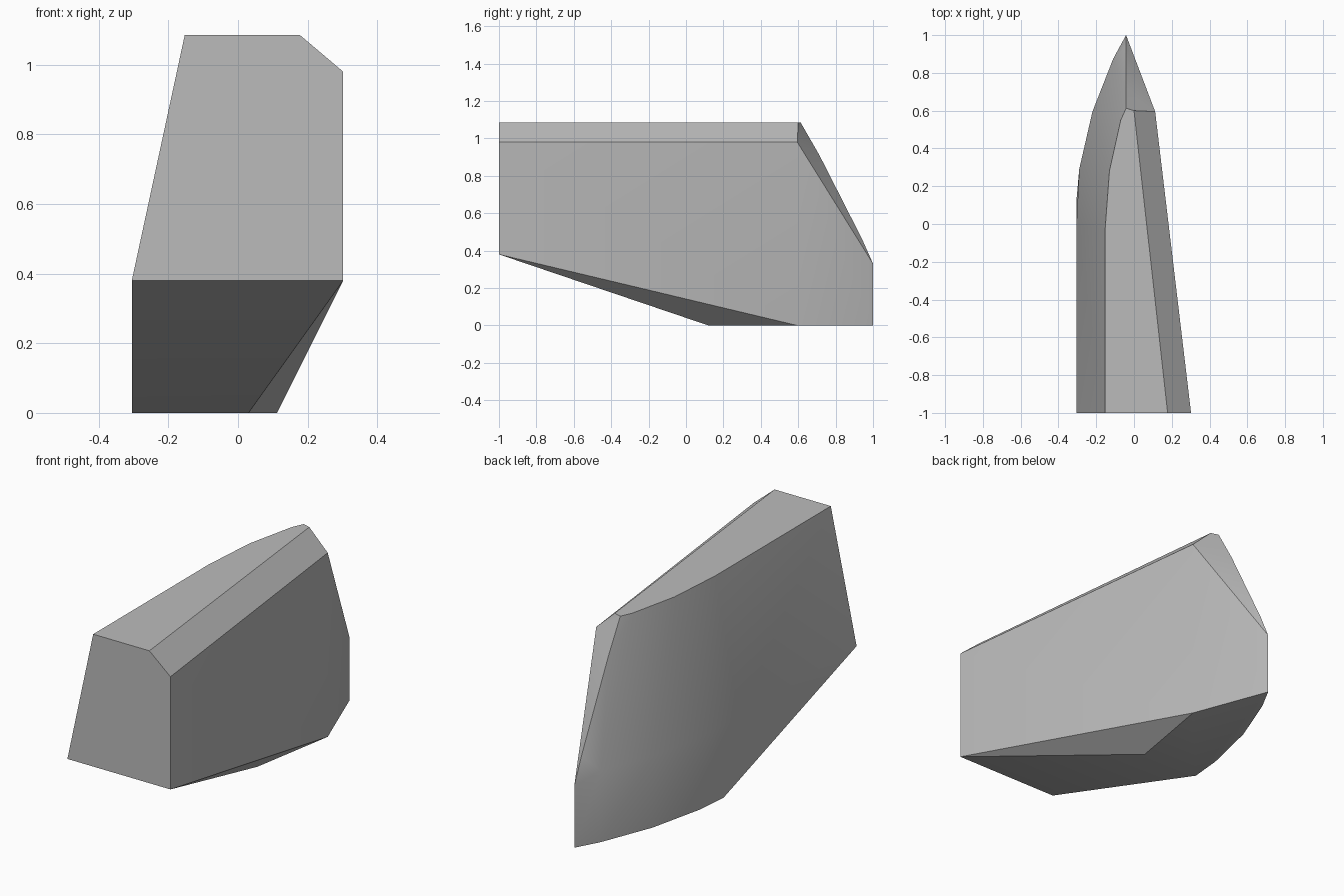
import bpy
import bmesh
import math

default_cube = bpy.data.objects.get("Cube")
if default_cube:
    bpy.data.objects.remove(default_cube, do_unlink=True)

# Single grey material
grey = bpy.data.materials.new("plain grey")
grey.use_nodes = True
colour = (0.5, 0.5, 0.5, 1)
grey.diffuse_color = colour
grey.node_tree.nodes["Principled BSDF"].inputs["Base Color"].default_value = colour

TOP, SHOULDER, KNEE, FRONT = 1.085, 0.98, 0.38, -1

bm = bmesh.new()


def point(x, y, z):
    return bm.verts.new((x, y, z))


def row(pairs, z):
    return [point(x, y, z) for x, y in pairs]


def face(*corners):
    return bm.faces.new(corners)


def strip(upper, lower):
    for i in range(len(upper) - 1):
        face(upper[i], lower[i], lower[i + 1], upper[i + 1])


# Curved left side: top edge, knuckle line and keel edge
top = row([(-.153, FRONT), (-.153, -.03), (-.13, .28), (-.07, .55), (-.042, .613)], TOP)
curve = [(-.29, .29), (-.22, .595), (-.11, .875)]
knee = row([(-.305, FRONT), (-.305, -.01)] + curve, KNEE)
tip = point(-.042, 1, .33)
keel = row([(-.305, .12)] + curve + [(-.042, 1)], 0)

# Pointed back ridge
ridge_high = point(-.042, .714, .909)
ridge_low = point(-.042, .94, .465)

# Straight right side with its chamfer
top_front, top_back = row([(.178, FRONT), (0, .6)], TOP)
shoulder_front, shoulder_back = row([(.302, FRONT), (.112, .595)], SHOULDER)
chin = point(.302, FRONT, KNEE)
keel_front, keel_corner = row([(.03, .12), (.112, .595)], 0)

# Left side panels
strip(top[:4], knee[:4])
face(top[3], knee[3], knee[4], ridge_high)
face(top[3], ridge_high, top[4])
face(ridge_high, knee[4], ridge_low)
face(ridge_low, knee[4], tip)
face(knee[0], keel[0], knee[1])
strip(knee[1:] + [tip], keel)

# Top, chamfer, right wall and back wall
face(*top, top_back, top_front)
face(top_front, top_back, shoulder_back, shoulder_front)
face(shoulder_front, shoulder_back, keel_corner, chin)
face(shoulder_back, tip, keel[-1], keel_corner)

# Back chamfer fan
fan = [top_back, top[4], ridge_high, ridge_low, tip]
for a, b in zip(fan, fan[1:]):
    face(shoulder_back, a, b)

# Front, sloping underside and base
face(top[0], top_front, shoulder_front, chin, knee[0])
face(knee[0], chin, keel_front, keel[0])
face(chin, keel_corner, keel_front)
face(keel_front, keel_corner, *reversed(keel))

bmesh.ops.recalc_face_normals(bm, faces=bm.faces)
mesh = bpy.data.meshes.new("faceted_body")
bm.to_mesh(mesh)
bm.free()
mesh.materials.append(grey)

body = bpy.data.objects.new("faceted_body", mesh)
bpy.context.collection.objects.link(body)
bpy.context.view_layer.objects.active = body
body.select_set(True)
bpy.ops.object.shade_smooth_by_angle(angle=math.radians(30))
